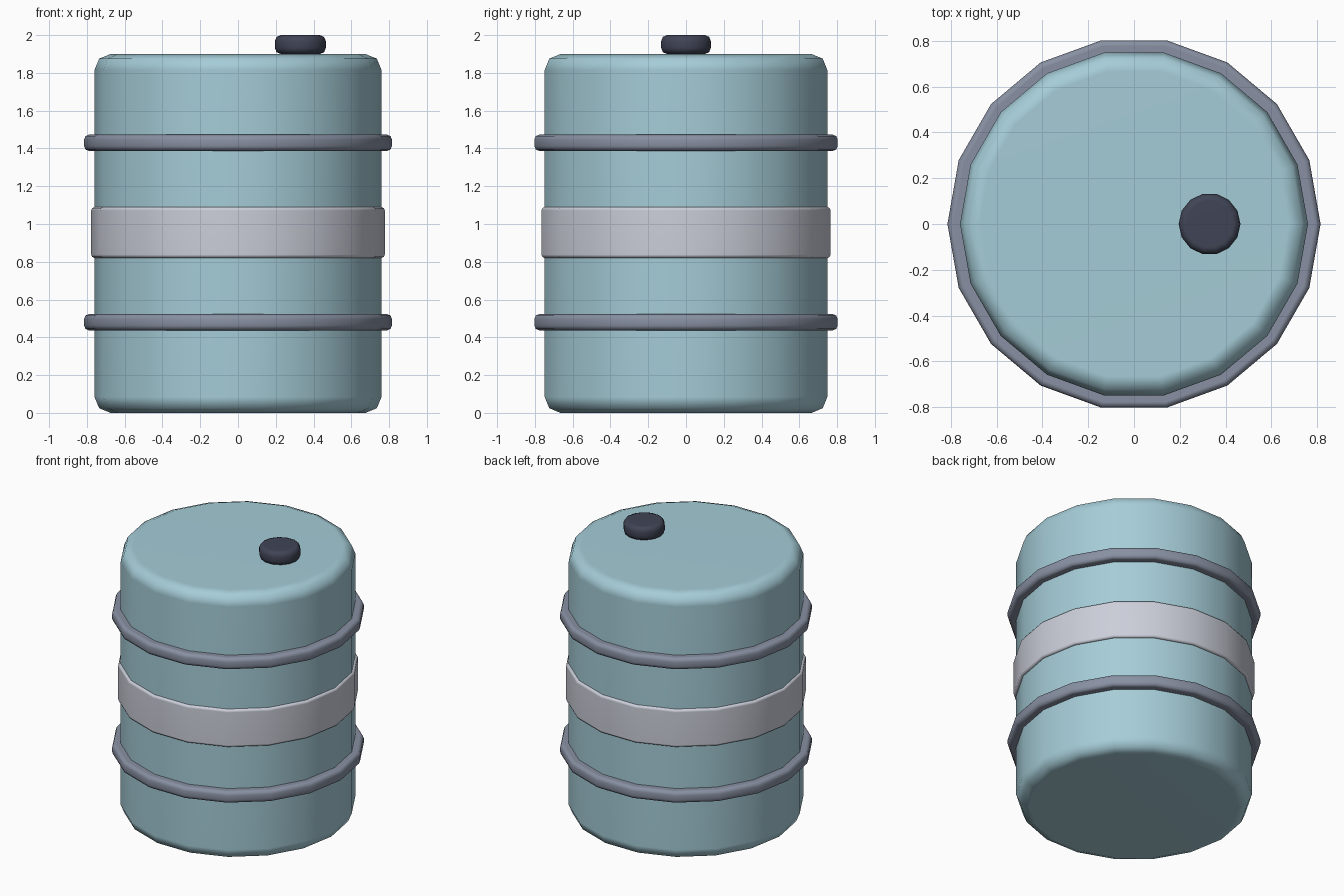
import bpy, bmesh, math

if "Cube" in bpy.data.objects:
    bpy.data.objects.remove(bpy.data.objects["Cube"])


def srgb(r, g, b):
    f = lambda c: c / 12.92 if c <= 0.04045 else ((c + 0.055) / 1.055) ** 2.4
    return (f(r / 255), f(g / 255), f(b / 255), 1.0)


def material(name, rgb):
    m = bpy.data.materials.new(name)
    m.diffuse_color = srgb(*rgb)
    m.use_nodes = True
    m.node_tree.nodes["Principled BSDF"].inputs["Base Color"].default_value = m.diffuse_color
    return m


pale_blue = material("pale_blue", (165, 204, 215))
light_grey = material("light_grey", (203, 206, 217))
steel_grey = material("steel_grey", (136, 144, 162))
dark_slate = material("dark_slate", (64, 68, 85))


def drum(name, mat, sides, radius, z0, z1, bevel, steps=2, x=0.0):
    """Cylinder with rounded rims, first vertex on the +x axis."""
    profile = []
    for zc, start in ((z0 + bevel, -90), (z1 - bevel, 0)):
        for i in range(steps + 1):
            a = math.radians(start + 90 * i / steps)
            profile.append((radius - bevel + bevel * math.cos(a),
                            zc + bevel * math.sin(a)))
    bm = bmesh.new()
    rings = []
    for r, z in profile:
        rings.append([bm.verts.new((r * math.cos(math.tau * k / sides),
                                    r * math.sin(math.tau * k / sides), z))
                      for k in range(sides)])
    for lo, hi in zip(rings, rings[1:]):
        for k in range(sides):
            n = (k + 1) % sides
            bm.faces.new((lo[k], lo[n], hi[n], hi[k]))
    bm.faces.new(rings[0][::-1])
    bm.faces.new(rings[-1])
    for f in bm.faces:
        f.smooth = True
    mesh = bpy.data.meshes.new(name)
    bm.to_mesh(mesh)
    bm.free()
    mesh.set_sharp_from_angle(angle=math.radians(50))
    mesh.materials.append(mat)
    ob = bpy.data.objects.new(name, mesh)
    ob.location.x = x
    bpy.context.collection.objects.link(ob)
    # keep the large faces flat-looking, blend only over the bevels
    wn = ob.modifiers.new("weighted_normals", 'WEIGHTED_NORMAL')
    wn.keep_sharp = True
    return ob


# barrel shell
drum("barrel_body", pale_blue, 18, 0.76, 0.0, 1.90, 0.085)

# raised hoops
for label, z in (("lower", 0.48), ("upper", 1.43)):
    drum(label + "_hoop", steel_grey, 18, 0.815, z - 0.043, z + 0.043, 0.026)

# wide middle band
drum("middle_band", light_grey, 18, 0.777, 0.82, 1.09, 0.018)

# filler cap on the lid
drum("filler_cap", dark_slate, 14, 0.135, 1.90, 2.0, 0.032, x=0.33)
